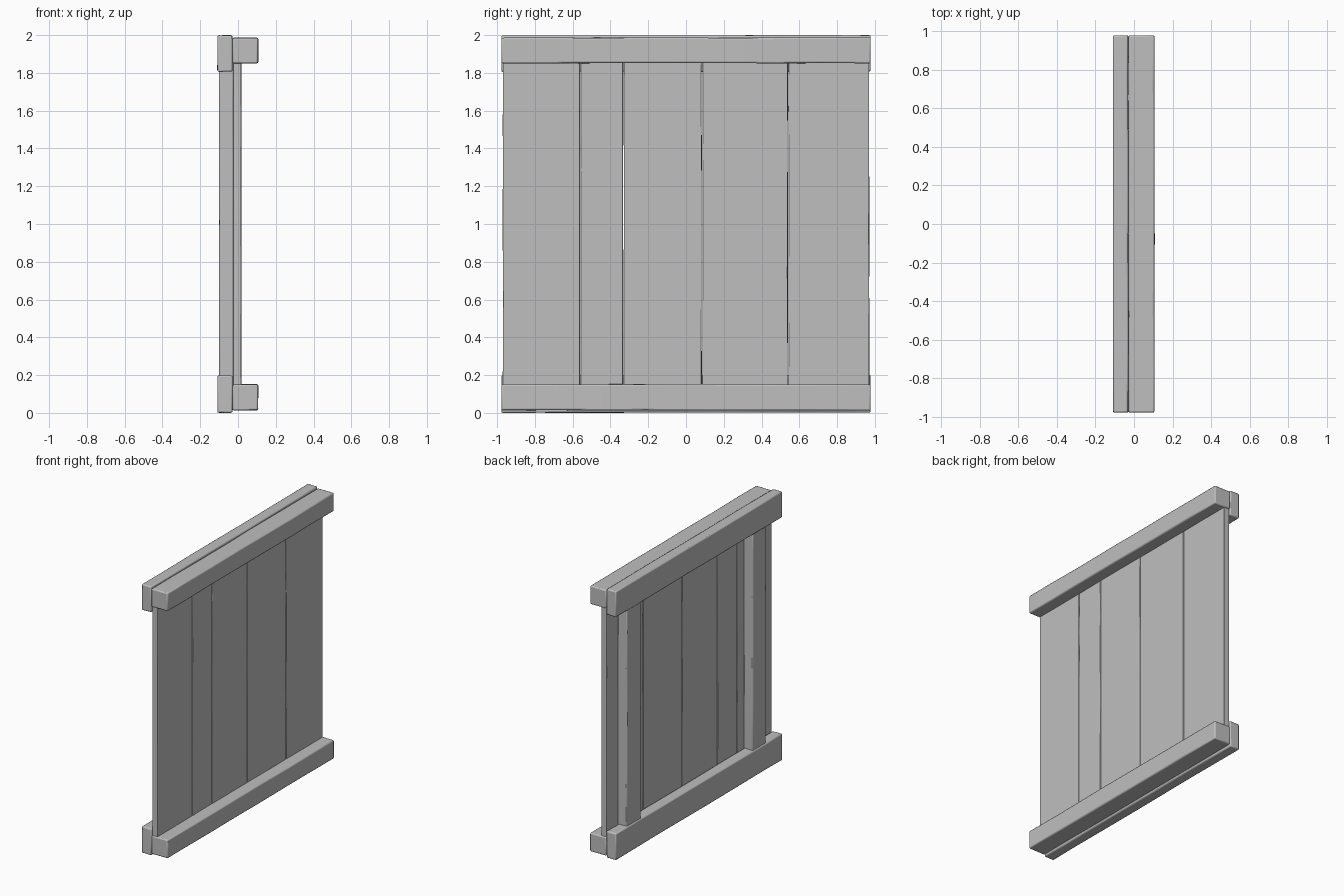
import bpy
import bmesh
import math
import random
from mathutils import Vector

random.seed(4)
cube = bpy.data.objects.get("Cube")
if cube:
    bpy.data.objects.remove(cube)

wood = bpy.data.materials.new("plain_grey")
wood.use_nodes = True
GREY = (0.52, 0.52, 0.52, 1)
wood.diffuse_color = GREY
wood.node_tree.nodes["Principled BSDF"].inputs["Base Color"].default_value = GREY


def beam(name, low, high, axis, cuts, bevel, wear):
    """Rough-sawn timber: a box cut along its length, worn slightly inward, with soft edges."""
    low, high = Vector(low), Vector(high)
    centre, size = (low + high) / 2, high - low
    bm = bmesh.new()
    bmesh.ops.create_cube(bm, size=1)
    for v in bm.verts:
        v.co = Vector(c * s for c, s in zip(v.co, size)) + centre
    normal = Vector((0, 0, 0))
    normal[axis] = 1
    for i in range(1, cuts + 1):
        point = centre.copy()
        point[axis] = low[axis] + size[axis] * (i + random.uniform(-0.3, 0.3)) / (cuts + 1)
        bmesh.ops.bisect_plane(bm, geom=bm.verts[:] + bm.edges[:] + bm.faces[:],
                               plane_co=point, plane_no=normal)
    # Wear each corner toward the core
    for v in bm.verts:
        for k in range(3):
            if k != axis:
                v.co[k] -= math.copysign(random.uniform(0, wear), v.co[k] - centre[k])
    mesh = bpy.data.meshes.new(name)
    bm.to_mesh(mesh)
    bm.free()
    mesh.materials.append(wood)
    obj = bpy.data.objects.new(name, mesh)
    bpy.context.collection.objects.link(obj)
    soft = obj.modifiers.new("soft_edges", "BEVEL")
    soft.width = bevel
    soft.segments = 2
    soft.limit_method = "ANGLE"
    soft.angle_limit = math.radians(40)
    bpy.ops.object.select_all(action="DESELECT")
    obj.select_set(True)
    bpy.context.view_layer.objects.active = obj
    bpy.ops.object.shade_smooth_by_angle(angle=math.radians(35))
    return obj


# Upright planks with narrow seams
seams = [-0.972, -0.56, -0.332, 0.085, 0.54, 0.972]
for i, (a, b) in enumerate(zip(seams, seams[1:])):
    beam(f"plank_{i + 1}", (-0.027, a + 0.001, 0.05), (0.018, b - 0.001, 1.95), 2, 5, 0.003, 0.002)

# Two battens on the back of the planks
for name, a, b in (("left_batten", 0.67, 0.84), ("right_batten", -0.80, -0.64)):
    beam(name, (-0.102, a, 0.1), (-0.022, b, 1.9), 2, 5, 0.008, 0.003)

# Paired rails clamp the planks at top and bottom
rails = [
    ("top_back_rail", -0.11, -0.028, 1.805, 2.0),
    ("top_front_rail", -0.03, 0.108, 1.85, 1.988),
    ("bottom_back_rail", -0.11, -0.028, 0.0, 0.2),
    ("bottom_front_rail", -0.03, 0.108, 0.012, 0.152),
]
for name, x0, x1, z0, z1 in rails:
    beam(name, (x0, -0.978, z0), (x1, 0.978, z1), 1, 6, 0.008, 0.003)
